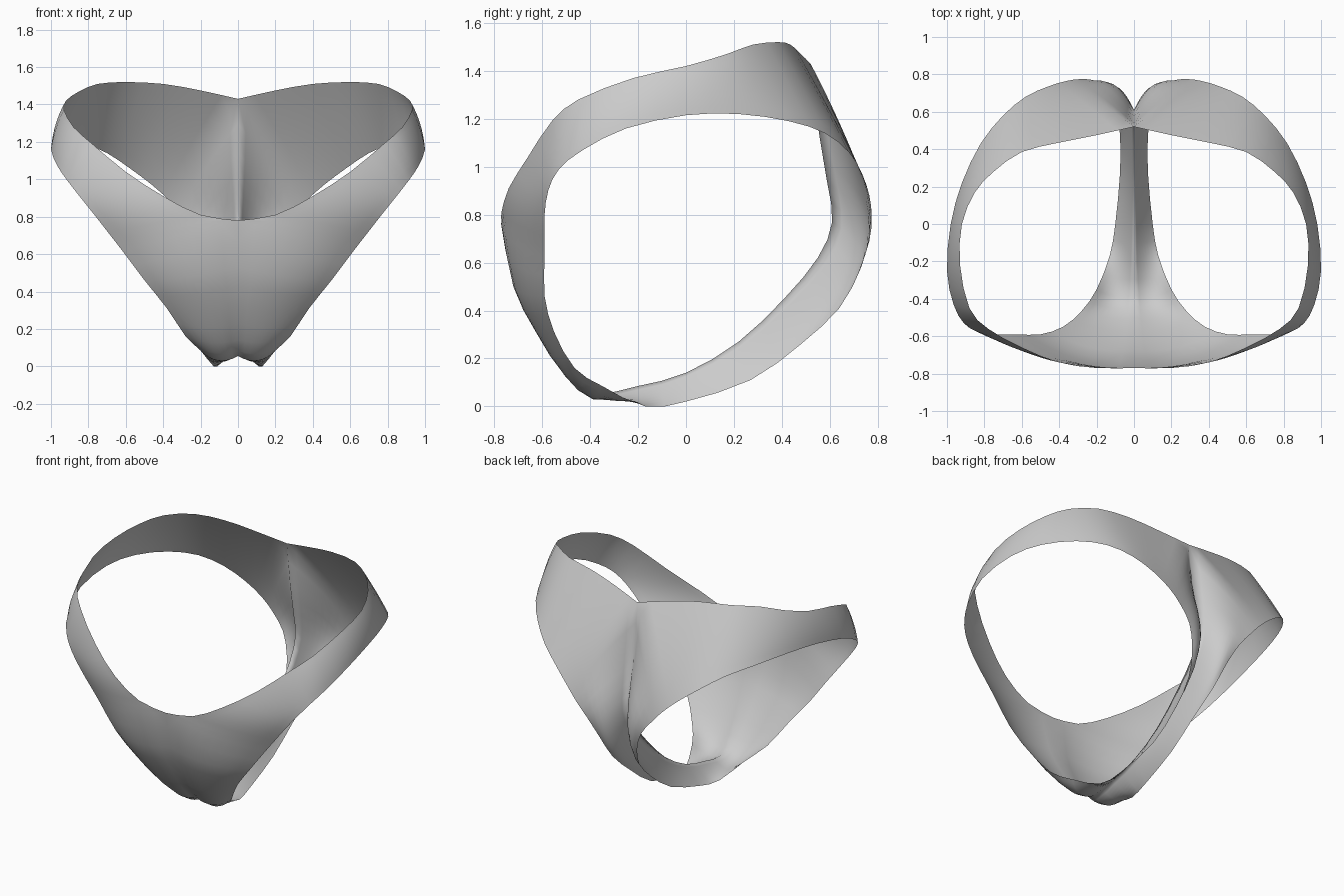
import bpy, bmesh, math
from mathutils import Vector

if "Cube" in bpy.data.objects:
    bpy.data.objects.remove(bpy.data.objects["Cube"])

# Waist edge (front centre -> hip -> back centre), right half
waist = [(0, -.77, .78), (.2, -.77, .81), (.4, -.74, .91), (.6, -.66, 1.04),
         (.78, -.56, 1.19), (.88, -.45, 1.28), (.93, -.22, 1.37), (.92, 0, 1.42),
         (.85, .17, 1.47), (.75, .28, 1.51), (.6, .385, 1.52), (.4, .435, 1.51),
         (.2, .475, 1.475), (0, .52, 1.43)]
# Centre seam (y, z): down the back, under, and up the front
seam = [(.555, 1.14), (.59, .93), (.61, .77), (.55, .62), (.41, .45), (.22, .27),
        (0, .14), (-.2, .085), (-.38, .055), (-.5, .14), (-.63, .33), (-.72, .53)]
# Leg opening edge, one point per waist/seam point
leg = [(.62, -.59, .62), (.69, -.59, .71), (.76, -.59, .80), (.84, -.575, .9),
       (.91, -.53, .99), (.965, -.43, 1.07), (1, -.25, 1.16), (.98, 0, 1.215),
       (.92, .22, 1.22), (.82, .43, 1.19), (.70, .58, 1.14), (.58, .68, 1.06),
       (.46, .735, .97), (.36, .765, .88), (.28, .775, .79), (.2, .765, .69),
       (.14, .72, .56), (.1, .64, .41), (.075, .48, .26), (.075, .27, .11),
       (.1, 0, .02), (.13, -.17, 0), (.2, -.35, .085), (.28, -.465, .16),
       (.38, -.55, .31), (.5, -.59, .46)]
# Outward bulge of the cloth between both edges
bulge = [.06, .035, .02, .01, .01, .01, .01, .01, .01, .005, .005, .005, .005,
         .01, .035, .055, .06, .05, .025, .01, 0, .01, .045, .03, .03, .05]

outer = [Vector(p) for p in waist] + [Vector((0, y, z)) for y, z in seam]
leg = [Vector(p) for p in leg]
centre = Vector((0, 0, .75))
STEPS, N = 8, len(outer)
CORNERS = (0, len(waist) - 1)


def smooth(pts, k, t, corners=()):
    """Point on a closed smooth curve, with sharp turns at the corners."""
    a, b = pts[k], pts[(k + 1) % N]
    before = a if k in corners else pts[k - 1]
    after = b if (k + 1) % N in corners else pts[(k + 2) % N]
    return (a * 2 + (b - before) * t + (before * 2 - a * 5 + b * 4 - after) * t ** 2
            + (a * 3 - before - b * 3 + after) * t ** 3) * .5


# Loft the right half as a closed ring of strips
bm = bmesh.new()
rows = []
for k in range(N):
    for s in (0, .5):
        o, l = smooth(outer, k, s, CORNERS), smooth(leg, k, s)
        b = bulge[k] * (1 - s) + bulge[(k + 1) % N] * s
        out = ((o + l) / 2 - centre).normalized()
        rows.append([bm.verts.new(o.lerp(l, t) + out * b * 4 * t * (1 - t))
                     for t in (i / STEPS for i in range(STEPS + 1))])
for k, a in enumerate(rows):
    c = rows[(k + 1) % len(rows)]
    for i in range(STEPS):
        bm.faces.new((a[i], a[i + 1], c[i + 1], c[i]))
bm.normal_update()
if sum(f.normal.dot(f.calc_center_median() - centre) for f in bm.faces) < 0:
    bmesh.ops.reverse_faces(bm, faces=bm.faces[:])
mesh = bpy.data.meshes.new("brief")
bm.to_mesh(mesh)
bm.free()

brief = bpy.data.objects.new("brief", mesh)
bpy.context.collection.objects.link(brief)

# Mirror to the left half, welded along the centre seam
mirror = brief.modifiers.new("mirror", 'MIRROR')
mirror.use_clip = True
mirror.merge_threshold = .002

bpy.context.view_layer.objects.active = brief
brief.select_set(True)
bpy.ops.object.shade_smooth_by_angle(angle=math.radians(50))
